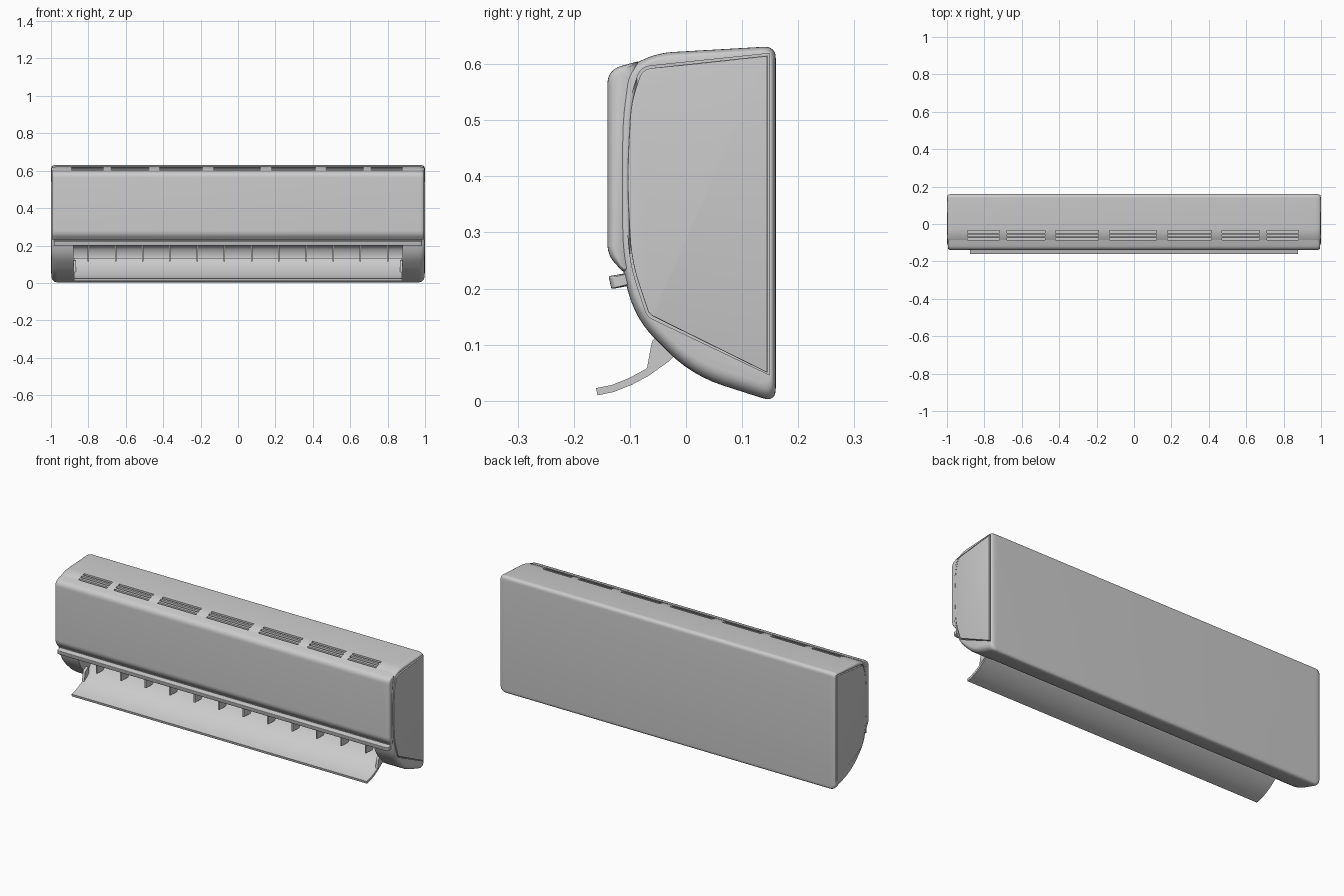
import bpy, bmesh, math
from mathutils import Vector

if "Cube" in bpy.data.objects:
    bpy.data.objects.remove(bpy.data.objects["Cube"])


def rounded(pts, n=6):
    """Round each (y, z, radius) corner of a closed profile."""
    out = []
    for i, (y, z, r) in enumerate(pts):
        p = Vector((y, z))
        if r == 0:
            out.append(p)
            continue
        a = Vector(pts[i - 1][:2]) - p
        b = Vector(pts[(i + 1) % len(pts)][:2]) - p
        r = min(r, a.length * 0.46, b.length * 0.46)
        a, b = p + a.normalized() * r, p + b.normalized() * r
        for k in range(n + 1):
            t = k / n
            out.append(a * (1 - t) ** 2 + p * 2 * t * (1 - t) + b * t * t)
    return out


def prism(name, prof, cx, hw, r=0.0, ry=0.0, top=0.0, bottom=0.0):
    """Extrude a y-z profile along x, with ends rounded over length r."""
    prof = [Vector(p[:2]) for p in prof]
    ys, zs = [p.x for p in prof], [p.y for p in prof]
    y0, y1, z0, z1 = min(ys), max(ys), min(zs), max(zs)
    steps = [k / 5 * math.pi / 2 for k in range(6)] if r else [0]
    half = [(hw - r * (1 - math.sin(a)), 1 - math.cos(a)) for a in steps]
    rings = [(-x, f) for x, f in reversed(half)] + half
    bm = bmesh.new()
    loops = []
    for x, f in rings:
        loop = []
        for p in prof:
            u, t = (p.x - y0) / (y1 - y0), (p.y - z0) / (z1 - z0)
            loop.append(bm.verts.new((cx + x, p.x + f * ry * (1 - 2 * u),
                                      p.y + f * (bottom * (1 - t) - top * t))))
        loops.append(loop)
    n = len(prof)
    for a, b in zip(loops, loops[1:]):
        for i in range(n):
            bm.faces.new((a[i], a[(i + 1) % n], b[(i + 1) % n], b[i]))
    bm.faces.new(loops[0])
    bm.faces.new(loops[-1])
    bmesh.ops.recalc_face_normals(bm, faces=bm.faces)
    me = bpy.data.meshes.new(name)
    bm.to_mesh(me)
    bm.free()
    ob = bpy.data.objects.new(name, me)
    bpy.context.collection.objects.link(ob)
    return ob


def activate(ob):
    bpy.ops.object.select_all(action='DESELECT')
    ob.select_set(True)
    bpy.context.view_layer.objects.active = ob


def join(obs, name):
    activate(obs[0])
    for o in obs:
        o.select_set(True)
    bpy.ops.object.join()
    obs[0].name = name
    return obs[0]


def cut(ob, cutter):
    """Subtract a cutter; keep the uncut mesh if the result is empty."""
    cutter.hide_render = True
    m = ob.modifiers.new("cut", 'BOOLEAN')
    m.operation, m.object = 'DIFFERENCE', cutter
    for solver in ('EXACT', 'MANIFOLD', 'FLOAT'):
        m.solver = solver
        bpy.context.view_layer.update()
        ev = ob.evaluated_get(bpy.context.evaluated_depsgraph_get())
        if ev.dimensions.x > 1.9 and ev.dimensions.z > 0.6:
            activate(ob)
            bpy.ops.object.modifier_apply(modifier=m.name)
            break
    else:
        ob.modifiers.remove(m)
    bpy.data.objects.remove(cutter)


def rect(y0, y1, z0, z1):
    return [(y0, z0), (y1, z0), (y1, z1), (y0, z1)]


# Main casing
casing = prism("casing", rounded([
    (0.16, -0.003, .025), (0.16, 0.632, .022), (-0.05, 0.62, .03),
    (-0.105, 0.595, .027), (-0.118, 0.5, .04), (-0.118, 0.25, .05),
    (-0.09, 0.145, .05), (0.01, 0.045, .06)]),
    0, 0.997, r=0.03, ry=0.008, top=0.01, bottom=0.03)

# Air outlet cavity
cut(casing, prism("outlet_cutter", rounded([
    (-0.2, 0.2, 0), (0.03, 0.2, .03), (0.055, 0.14, .03), (0.03, 0.07, .03),
    (-0.015, -0.02, 0), (-0.2, -0.02, 0)]), 0, 0.88))

# Intake slots in the top: seven groups of three
groups = [(-.89, -.72), (-.68, -.475), (-.42, -.19), (-.13, .12),
          (.18, .415), (.47, .67), (.71, .88)]
slots = [prism("slot", rect(y - .006, y + .006, .585, .7), (a + b) / 2, (b - a) / 2)
         for a, b in groups for y in (-.082, -.062, -.042)]
cut(casing, join(slots, "slot_cutter"))

# Side panels, each sitting in a slightly larger pocket
side = [(0.145, 0.05, 0), (0.145, 0.615, 0), (-0.078, 0.591, .018),
        (-0.098, 0.53, .03), (-0.105, 0.4, .06), (-0.098, 0.25, .06),
        (-0.066, 0.154, .01)]
pocket = [(y + (.004 if y > 0 else -.003), z + (.004 if z > .3 else -.004), r)
          for y, z, r in side]
for s, label in ((-1, "left"), (1, "right")):
    cut(casing, prism("pocket", rounded(pocket), s * 1.0025, 0.0175))
    prism(label + "_side_panel", rounded(side), s * 0.985, 0.015,
          r=0.003, ry=0.002, top=0.002, bottom=0.002)

# Curved front panel
prism("front_panel", rounded([
    (-0.085, 0.605, 0), (-0.14, 0.59, .055), (-0.14, 0.26, .025),
    (-0.112, 0.229, .006), (-0.10, 0.232, 0), (-0.085, 0.58, 0)], 8),
    0, 0.995, r=0.022, ry=0.012, top=0.008, bottom=0.006)

# Trim strip under the front panel
prism("trim_strip", rounded([
    (-0.138, 0.222, .004), (-0.133, 0.199, .004), (-0.09, 0.207, 0),
    (-0.09, 0.23, 0), (-0.115, 0.226, .004)]),
    0, 0.985, r=0.02, ry=0.01, top=0.003, bottom=0.003)

# Open deflector flap
path = [(-0.159, 0.016), (-0.13, 0.022), (-0.10, 0.034), (-0.07, 0.05),
        (-0.035, 0.075), (-0.008, 0.10), (0.012, 0.13)]
upper, lower = [], []
for i, p in enumerate(path):
    d = (Vector(path[min(i + 1, 6)]) - Vector(path[max(i - 1, 0)])).normalized()
    nrm = Vector((-d.y, d.x)) * 0.0065
    upper.append(Vector(p) + nrm)
    lower.append(Vector(p) - nrm)
prism("deflector_flap", upper + lower[::-1], 0, 0.878)

# Flap pivots at both ends
for s, label in ((-1, "left"), (1, "right")):
    prism(label + "_flap_pivot", rounded([
        (-0.07, 0.055, 0), (-0.03, 0.08, 0), (-0.03, 0.125, .01), (-0.06, 0.11, .01)]),
        s * 0.873, 0.007)

# Vertical air vanes
vanes = [prism("vane", rect(-0.06, 0.03, 0.115, 0.202), (i - 5.5) * 0.1455, 0.004)
         for i in range(12)]
join(vanes, "air_vanes")

# Shading
for ob in list(bpy.context.collection.objects):
    activate(ob)
    bpy.ops.object.shade_smooth_by_angle(angle=math.radians(32))
